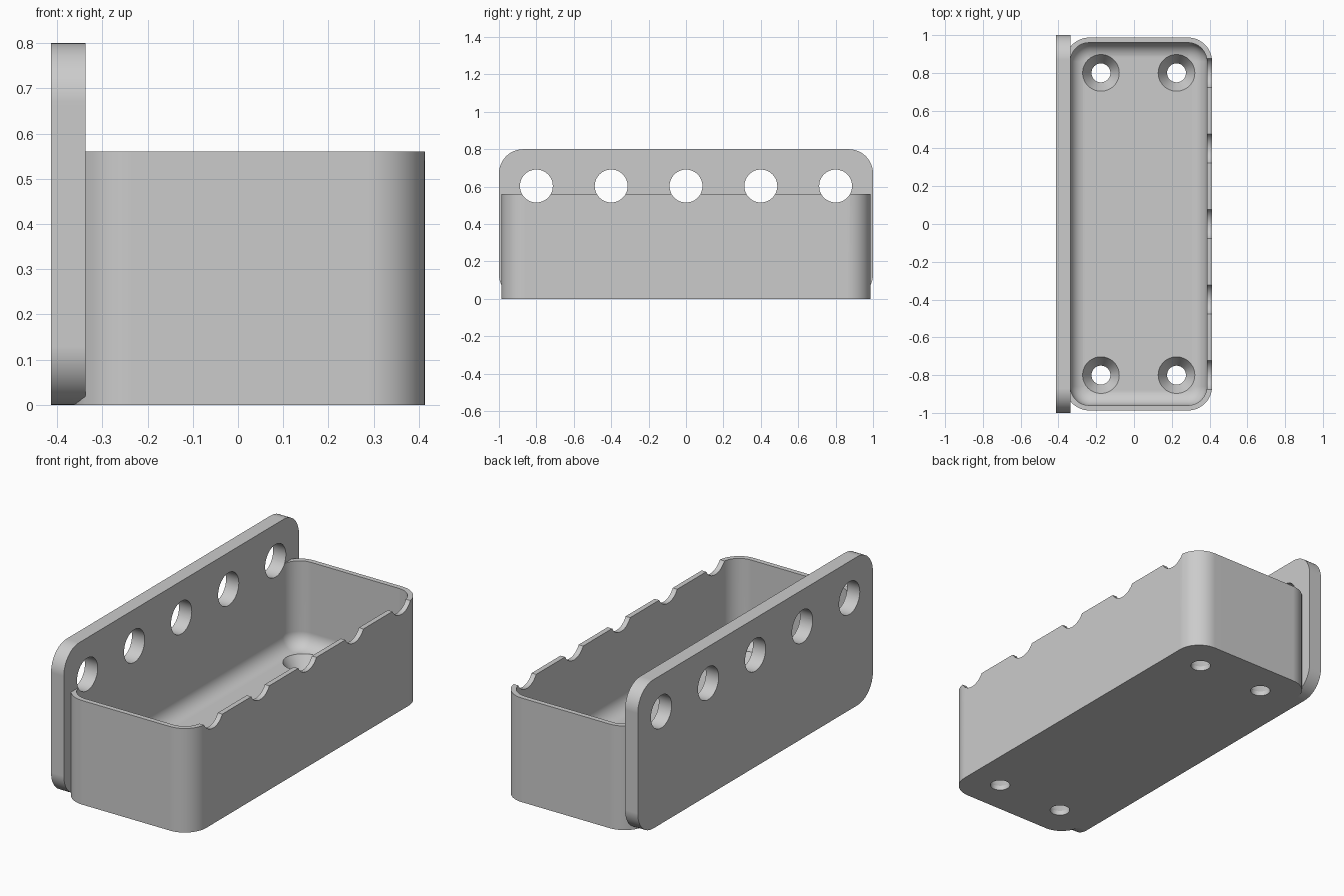
import bpy, bmesh
from math import pi, sin, cos, radians
from mathutils import Matrix, Vector

cube = bpy.data.objects.get("Cube")
if cube:
    bpy.data.objects.remove(cube, do_unlink=True)

grey = bpy.data.materials.new("light_grey")
grey.use_nodes = True
colour = (0.6, 0.6, 0.6, 1)
grey.diffuse_color = colour
grey.node_tree.nodes["Principled BSDF"].inputs["Base Color"].default_value = colour

PLATE_BACK, PLATE_FRONT = -0.413, -0.337
WALL, FLOOR, FILLET = 0.027, 0.1, 0.08
TRAY_TOP = 0.56


def rounded_rect(u0, u1, v0, v1, r, steps=12):
    """Counter-clockwise outline of a rectangle with rounded corners."""
    corners = [(u1 - r, v1 - r), (u0 + r, v1 - r), (u0 + r, v0 + r), (u1 - r, v0 + r)]
    points = []
    for quarter, (cu, cv) in enumerate(corners):
        for i in range(steps + 1):
            a = (quarter + i / steps) * pi / 2
            points.append((cu + r * cos(a), cv + r * sin(a)))
    return points


def make_object(name, bm):
    bmesh.ops.recalc_face_normals(bm, faces=bm.faces)
    mesh = bpy.data.meshes.new(name)
    bm.to_mesh(mesh)
    bm.free()
    mesh.materials.append(grey)
    obj = bpy.data.objects.new(name, mesh)
    bpy.context.collection.objects.link(obj)
    return obj


def loft(name, rings):
    """Skin a stack of equal-length rings and cap both ends."""
    bm = bmesh.new()
    loops = [[bm.verts.new(p) for p in ring] for ring in rings]
    for low, high in zip(loops, loops[1:]):
        for i in range(len(low)):
            j = (i + 1) % len(low)
            bm.faces.new((low[i], low[j], high[j], high[i]))
    bm.faces.new(loops[0][::-1])
    bm.faces.new(loops[-1])
    return make_object(name, bm)


def circle_ring(x, y, z, r, count=48):
    return [(x + r * cos(2 * pi * i / count), y + r * sin(2 * pi * i / count), z)
            for i in range(count)]


def combine(target, tool, operation):
    mod = target.modifiers.new(tool.name, "BOOLEAN")
    mod.operation = operation
    mod.solver = "EXACT"
    mod.object = tool
    bpy.context.view_layer.objects.active = target
    bpy.ops.object.modifier_apply(modifier=mod.name)
    bpy.data.objects.remove(tool, do_unlink=True)


# Upright back plate
outline = rounded_rect(-1, 1, 0, 0.8, 0.13)
plate = loft("back_plate", [[(x, y, z) for y, z in outline]
                            for x in (PLATE_BACK, PLATE_FRONT)])

# Tray body, overlapping the plate by one wall thickness
outline = rounded_rect(PLATE_FRONT - WALL, 0.413, -0.987, 0.987, 0.127)
tray = loft("tray_with_back_plate", [[(x, y, z) for x, y in outline]
                                     for z in (0, TRAY_TOP)])
combine(tray, plate, "UNION")

# Hollow with a filleted floor
rings = []
for i in range(11):
    a = i / 10 * pi / 2
    inset = FILLET * (1 - sin(a))
    z = FLOOR + FILLET * (1 - cos(a))
    rings.append([(x, y, z) for x, y in rounded_rect(
        PLATE_FRONT + inset, 0.386 - inset, -0.96 + inset, 0.96 - inset, 0.1 - inset)])
rings.append([(x, y, 1) for x, y, z in rings[-1]])
combine(tray, loft("hollow_cutter", rings), "DIFFERENCE")

# Row of round holes through the plate, notching the front wall rim
for i in range(-2, 3):
    bm = bmesh.new()
    bmesh.ops.create_cone(bm, cap_ends=True, segments=48, radius1=0.088, radius2=0.088,
                          depth=2, matrix=Matrix.Translation(Vector((0, i * 0.4, 0.603)))
                          @ Matrix.Rotation(pi / 2, 4, "Y"))
    combine(tray, make_object("round_hole_cutter", bm), "DIFFERENCE")

# Countersunk screw holes in the floor
for x in (-0.175, 0.225):
    for y in (-0.8, 0.8):
        profile = [(-0.1, 0.05), (0.025, 0.05), (FLOOR, 0.097), (0.3, 0.097)]
        cutter = loft("screw_hole_cutter", [circle_ring(x, y, z, r) for z, r in profile])
        combine(tray, cutter, "DIFFERENCE")

# Smooth the fillets, keep hard edges, keep flats flat
bpy.ops.object.select_all(action="DESELECT")
tray.select_set(True)
bpy.context.view_layer.objects.active = tray
bpy.ops.object.shade_smooth_by_angle(angle=radians(30))
flats = tray.modifiers.new("flat_faces", "WEIGHTED_NORMAL")
flats.keep_sharp = True
